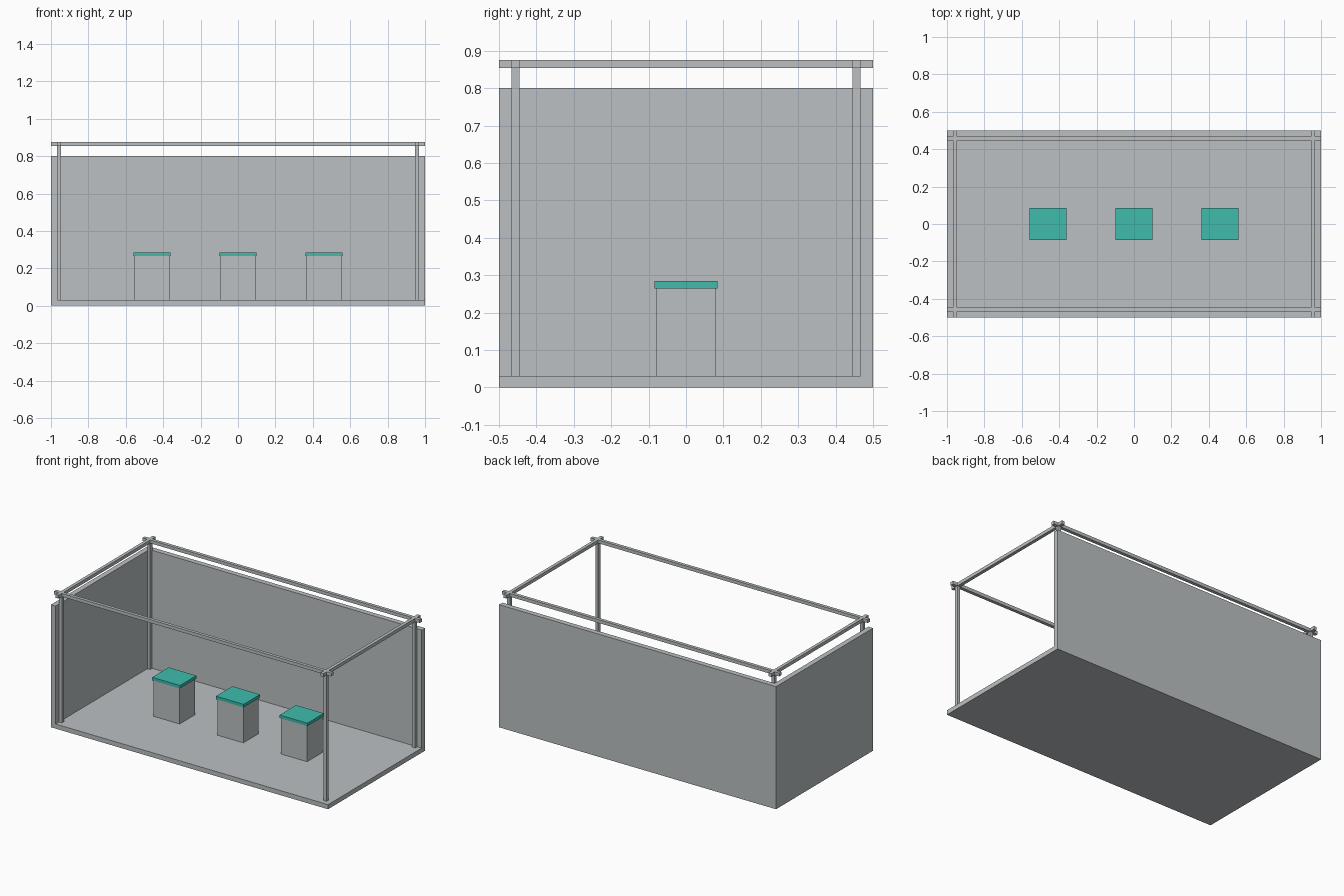
import bpy

# Remove the default cube
cube = bpy.data.objects.get("Cube")
if cube:
    bpy.data.objects.remove(cube, do_unlink=True)


def material(name, color):
    mat = bpy.data.materials.new(name)
    mat.use_nodes = True
    mat.diffuse_color = color
    mat.node_tree.nodes["Principled BSDF"].inputs["Base Color"].default_value = color
    return mat


def box(name, x, y, z, mat):
    """Box spanning the given (low, high) range on each axis."""
    bpy.ops.mesh.primitive_cube_add(size=1)
    obj = bpy.context.object
    obj.name = name
    spans = (x, y, z)
    for v in obj.data.vertices:
        v.co = [lo if c < 0 else hi for c, (lo, hi) in zip(v.co, spans)]
    obj.data.materials.append(mat)
    return obj


def around(centre, width):
    return (centre - width / 2, centre + width / 2)


grey = material("light_grey", (0.50, 0.53, 0.54, 1))
teal = material("teal", (0.05, 0.50, 0.42, 1))

HALF_X, HALF_Y = 1.0, 0.5
FLOOR, WALL_TOP, WALL = 0.03, 0.80, 0.034
BAR = 0.0214
POST_X, POST_Y = 0.956, 0.456
BEAM_Z = (0.854, 0.8755)

# Floor slab and the two walls
box("floor", (-HALF_X, HALF_X), (-HALF_Y, HALF_Y), (0, FLOOR), grey)
box("back_wall", (-HALF_X, HALF_X), (HALF_Y - WALL, HALF_Y), (FLOOR, WALL_TOP), grey)
box("side_wall", (-HALF_X, WALL - HALF_X), (-HALF_Y, HALF_Y - WALL), (FLOOR, WALL_TOP), grey)

# Corner posts
for sx, side in ((-1, "right"), (1, "left")):
    for sy, end in ((-1, "front"), (1, "back")):
        box(f"{end}_{side}_post", around(sx * POST_X, BAR), around(sy * POST_Y, BAR),
            (FLOOR, BEAM_Z[0]), grey)

# Overhead beams crossing at the corners
for sy, end in ((-1, "front"), (1, "back")):
    box(f"{end}_beam", (-HALF_X, HALF_X), around(sy * POST_Y, BAR), BEAM_Z, grey)
for sx, side in ((-1, "right"), (1, "left")):
    box(f"{side}_beam", around(sx * POST_X, BAR), (-HALF_Y, HALF_Y), BEAM_Z, grey)

# Three display pedestals with coloured tops
for x, place in ((-0.46, "right"), (0, "middle"), (0.46, "left")):
    box(f"{place}_pedestal", around(x, 0.188), around(0, 0.158), (FLOOR, 0.265), grey)
    box(f"{place}_pedestal_top", around(x, 0.2), around(0, 0.169), (0.265, 0.285), teal)
